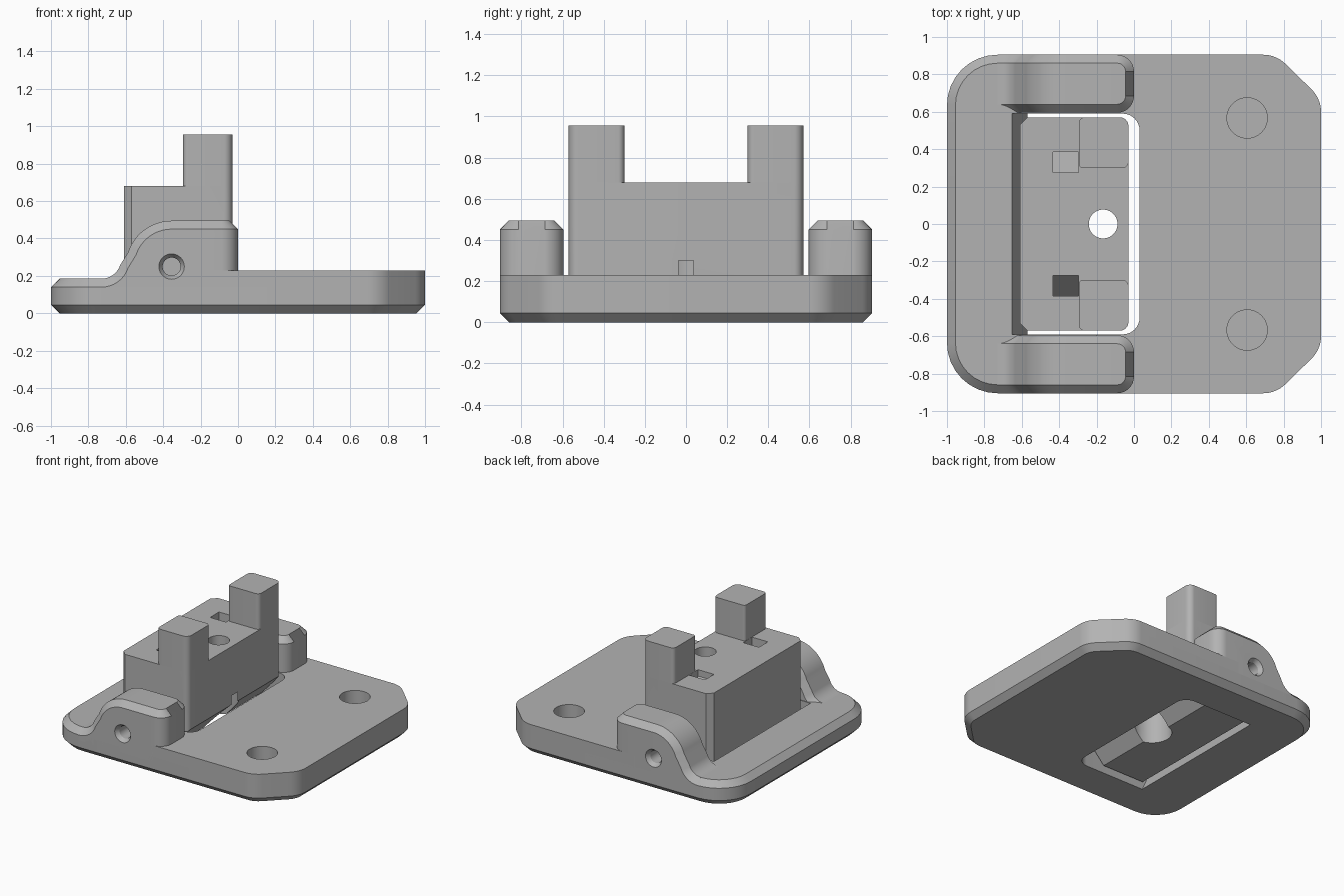
import bpy, bmesh
from math import sin, cos, tan, pi, radians
from mathutils import Vector

if "Cube" in bpy.data.objects:
    bpy.data.objects.remove(bpy.data.objects["Cube"])

grey = bpy.data.materials.new("plain grey")
grey.use_nodes = True
colour = (0.45, 0.45, 0.45, 1)
grey.diffuse_color = colour
grey.node_tree.nodes["Principled BSDF"].inputs["Base Color"].default_value = colour


def loft(name, rings):
    """Closed solid through rings that share a point count."""
    bm = bmesh.new()
    loops = [[bm.verts.new(p) for p in ring] for ring in rings]
    for a, b in zip(loops, loops[1:]):
        for i in range(len(a)):
            j = (i + 1) % len(a)
            bm.faces.new((a[i], a[j], b[j], b[i]))
    bm.faces.new(loops[0])
    bm.faces.new(loops[-1])
    bmesh.ops.remove_doubles(bm, verts=bm.verts, dist=1e-5)
    bmesh.ops.recalc_face_normals(bm, faces=bm.faces)
    mesh = bpy.data.meshes.new(name)
    bm.to_mesh(mesh)
    bm.free()
    mesh.materials.append(grey)
    obj = bpy.data.objects.new(name, mesh)
    bpy.context.collection.objects.link(obj)
    return obj


def rounded(corners, steps=8):
    """Polygon from (x, y, radius) corners, counter-clockwise."""
    out = []
    for i, (x, y, r) in enumerate(corners):
        p = Vector((x, y))
        if not r:
            out.append(p)
            continue
        a = (Vector(corners[i - 1][:2]) - p).normalized()
        b = (Vector(corners[(i + 1) % len(corners)][:2]) - p).normalized()
        half = a.angle(b) / 2
        centre = p + (a + b).normalized() * r / sin(half)
        start = p + a * r / tan(half) - centre
        sweep = pi - 2 * half
        for k in range(steps + 1):
            t = sweep * k / steps
            out.append(centre + Vector((start.x * cos(t) - start.y * sin(t),
                                        start.x * sin(t) + start.y * cos(t))))
    return out


def inset(pts, d):
    out = []
    for i, p in enumerate(pts):
        u = (p - pts[i - 1]).normalized()
        v = (pts[(i + 1) % len(pts)] - p).normalized()
        n = Vector((-u.y - v.y, u.x + v.x)).normalized()
        out.append(p + n * d / n.dot(Vector((-u.y, u.x))))
    return out


def level(pts, z):
    return [(p[0], p[1], z) for p in pts]


def prism_y(name, pts, lo, hi):
    return loft(name, [[(x, y, z) for x, z in pts] for y in (lo, hi)])


def circle(x, y, r, n=40):
    return [(x + r * cos(2 * pi * k / n), y + r * sin(2 * pi * k / n)) for k in range(n)]


def drill(x, y, r, lo, hi):
    return loft("drill", [level(circle(x, y, r), z) for z in (lo, hi)])


def cut(obj, cutters):
    bpy.context.view_layer.objects.active = obj
    for c in cutters:
        c.hide_render = True
        m = obj.modifiers.new("cut", "BOOLEAN")
        m.operation, m.solver, m.object = "DIFFERENCE", "EXACT", c
        bpy.ops.object.modifier_apply(modifier=m.name)


C = 0.045          # chamfer width
W = 0.905          # half depth of the plate
PX, PZ = -0.355, 0.25   # hinge axis
parts, cutters = [], []

# Base plate with chamfered lower and upper edges
outline = rounded([(-1, -W, .27), (.76, -W, .17), (1, -.67, .17),
                   (1, .67, .17), (.76, W, .17), (-1, W, .27)])
base = loft("base_plate", [level(inset(outline, C), 0), level(outline, C),
                           level(outline, .14), level(inset(outline, C), .185)])

# Raised platform on the right half
deck_outline = rounded([(-.2, -W, 0), (.76, -W, .17), (1, -.67, .17),
                        (1, .67, .17), (.76, W, .17), (-.2, W, 0)])
deck = loft("raised_deck", [level(deck_outline, .12), level(deck_outline, .23)])

# Opening for the hinged block, sloped on its left wall
window = loft("window_cutter", [
    level(rounded([(xl, -.59, 0), (.03, -.59, .09), (.03, .59, .09), (xl, .59, 0)]), z)
    for xl, z in ((-.526, -.1), (-.704, .3))])
pockets = [drill(.605, s * .567, .108, .08, .4) for s in (-1, 1)]
cut(base, [window] + pockets)
cut(deck, [window] + pockets)
cutters += [window] + pockets
parts += [base, deck]


def ear_profile(d):
    """S-curve concentric with the hinge, offset outwards by d."""
    pts = []
    for k in range(9):
        a = radians(-90 + 72 * k / 8)
        pts.append((-.73 + (.15 - d) * cos(a), .29 + (.15 - d) * sin(a)))
    for k in range(13):
        a = radians(162 - 72 * k / 12)
        pts.append((PX + (.2 + d) * cos(a), PZ + (.2 + d) * sin(a)))
    return pts


# Hinge ears with chamfered tops, and their pin holes
pins = []
for s, side in ((1, "back"), (-1, "front")):
    rings = []

    def section(low, high, y0, y1, u0, u1):
        (xl, zl), (xu, zu) = low, high
        ring = [(xl, y0, .1), (xl, y0, zl), (xu, u0, zu),
                (xu, u1, zu), (xl, y1, zl), (xl, y1, .1)]
        rings.append([(x, s * y, z) for x, y, z in ring])

    for low, high in zip(ear_profile(0), ear_profile(C)):
        section(low, high, .595, W, .595 + C, W - C)
    for k in range(9):
        a = pi / 2 * k / 8
        r, q = .09, .09 - C
        section((-.09 + r * sin(a), .45), (-.09 + q * sin(a), .495),
                .685 - r * cos(a), W - .09 + r * cos(a),
                .685 - q * cos(a), W - .09 + q * cos(a))
    ear = loft(side + "_hinge_ear", rings)
    pin = loft("pin_cutter", [[(x, s * y, z) for x, z in circle(PX, PZ, r)]
                              for r, y in ((.078, .92), (.048, .875), (.048, .45))])
    cut(ear, [pin])
    pins.append(pin)
    parts.append(ear)

# Hinged block
block_outline = rounded([(-.61, -.53, 0), (-.57, -.57, 0), (-.03, -.57, .045),
                         (-.03, .57, .045), (-.57, .57, 0), (-.61, .53, 0)])
block = loft("hinged_block", [level(block_outline, .045), level(block_outline, .68)])
left_wedge = prism_y("wedge_cutter", [(-.7, 0), (-.535, 0), (-.61, .15), (-.7, .15)], -.7, .7)
right_wedge = prism_y("wedge_cutter", [(-.23, 0), (.1, 0), (.1, .23), (-.03, .23), (-.2, .045)], -.7, .7)
block_cutters = [left_wedge, right_wedge,
                 drill(-.165, 0, .077, -.1, .9), drill(-.165, 0, .14, -.1, .3)]

# Slots with outward sloping floors
for s in (-1, 1):
    block_cutters.append(loft("slot_cutter", [
        [(x, s * y, z) for y, z in ((.275, .8), (.385, .8), (.385, .5), (.275, .63))]
        for x in (-.432, -.296)]))
cut(block, block_cutters + pins)
cutters += block_cutters + pins
parts.append(block)

# Two upright posts on the block
for s, side in ((1, "back"), (-1, "front")):
    pts = [(-.295, .30, .02), (-.03, .30, .03), (-.03, .57, .045), (-.295, .57, .03)]
    if s < 0:
        pts = [(x, -y, r) for x, y, r in reversed(pts)]
    shape = rounded(pts)
    parts.append(loft(side + "_post", [level(shape, .68), level(shape, .955)]))

for c in cutters:
    bpy.data.objects.remove(c)

# Smooth the arcs, keep the edges sharp
bpy.ops.object.select_all(action="DESELECT")
for p in parts:
    p.select_set(True)
bpy.context.view_layer.objects.active = parts[0]
bpy.ops.object.shade_smooth_by_angle(angle=radians(25))
